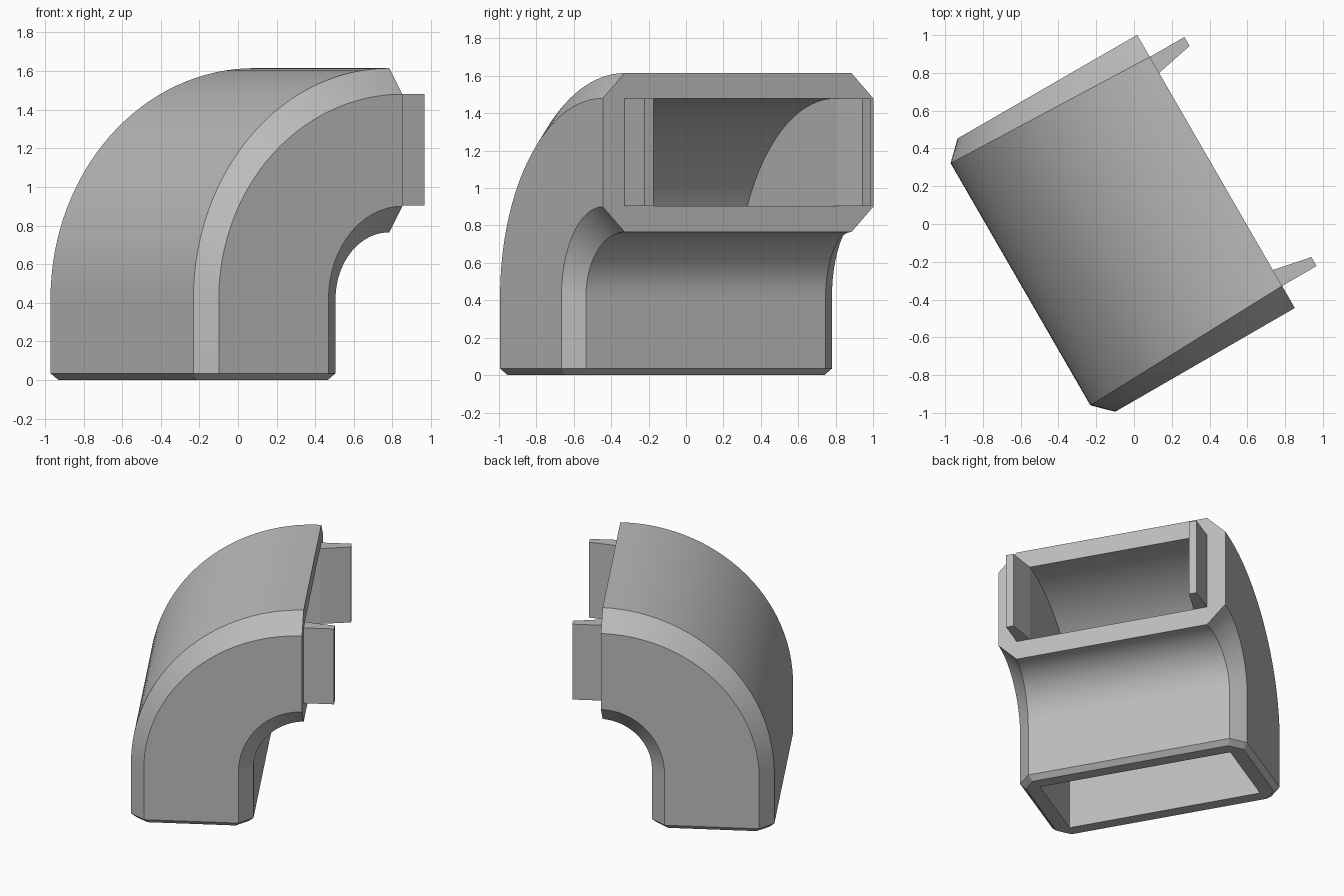
import bpy
import bmesh
from math import cos, sin, pi, radians
from mathutils import Matrix

if "Cube" in bpy.data.objects:
    bpy.data.objects.remove(bpy.data.objects["Cube"])

TURN = Matrix.Rotation(radians(30), 4, 'Z')
CU, CZ = 0.515, 0.42      # bend centre
MID = 0.024               # middle of the width
STEPS = 32

grey = bpy.data.materials.new("plain grey")
grey.use_nodes = True
grey.diffuse_color = (0.5, 0.5, 0.5, 1)
grey.node_tree.nodes["Principled BSDF"].inputs["Base Color"].default_value = (0.5, 0.5, 0.5, 1)


def finish(name, bm):
    bmesh.ops.remove_doubles(bm, verts=bm.verts, dist=0.0005)
    bmesh.ops.recalc_face_normals(bm, faces=bm.faces)
    bm.transform(TURN)
    mesh = bpy.data.meshes.new(name)
    bm.to_mesh(mesh)
    bm.free()
    mesh.materials.append(grey)
    obj = bpy.data.objects.new(name, mesh)
    bpy.context.collection.objects.link(obj)
    return obj


def ring(t, far, near, half, cut_u=0, cut_z=0, cut_v=0, drop=0):
    """Chamfered rectangular section at bend angle t."""
    section = []
    for r, side, v in ((far, 0, 1), (far, 1, 1), (near, -1, 1), (near, 0, 1),
                       (near, 0, -1), (near, -1, -1), (far, 1, -1), (far, 0, -1)):
        a, b = r - side * cut_u, r - side * cut_z
        w = half - (0 if side else cut_v)
        section.append((CU - a * cos(t), MID + v * w, CZ + b * sin(t) - drop))
    return section


def skin(t, inset=0, drop=0):
    cut_v = 0.095 + 0.04 * (1 - cos(t)) - 0.4 * inset
    return ring(t, 1.195 - inset, 0.345 + inset, 0.835 - inset,
                0.097 - 0.4 * inset, 0.135, cut_v, drop)


# Elbow duct: outer skin, exit rim, inner bore and wider bottom socket
angles = [i * pi / 2 / STEPS for i in range(STEPS + 1)]
rings = [skin(0, 0.035, CZ), skin(0, 0, CZ - 0.035)]
rings += [skin(t) for t in angles]
rings += [ring(t, 1.06, 0.485, 0.6025) for t in reversed(angles)]
rings += [ring(0, 1.07, 0.47, 0.70, drop=d) for d in (0, CZ)]

bm = bmesh.new()
loops = [[bm.verts.new(p) for p in r] for r in rings]
for k, lower in enumerate(loops):
    upper = loops[(k + 1) % len(loops)]
    for i in range(8):
        j = (i + 1) % 8
        bm.faces.new((lower[i], lower[j], upper[j], upper[i]))
duct = finish("elbow_duct", bm)
bpy.context.view_layer.objects.active = duct
duct.select_set(True)
bpy.ops.object.shade_smooth_by_angle(angle=radians(25))
duct.select_set(False)

# Tapered tabs on both sides of the exit
for name, s in (("left_tab", 1), ("right_tab", -1)):
    bm = bmesh.new()
    outline = ((CU, 0.70), (0.726, 0.70), (0.726, 0.645), (CU, 0.6025))
    base = bm.faces.new([bm.verts.new((u, MID + s * v, 0.905)) for u, v in outline])
    top = bmesh.ops.extrude_face_region(bm, geom=[base])["geom"]
    moved = [g for g in top if isinstance(g, bmesh.types.BMVert)]
    bmesh.ops.translate(bm, verts=moved, vec=(0, 0, 0.575))
    finish(name, bm)
